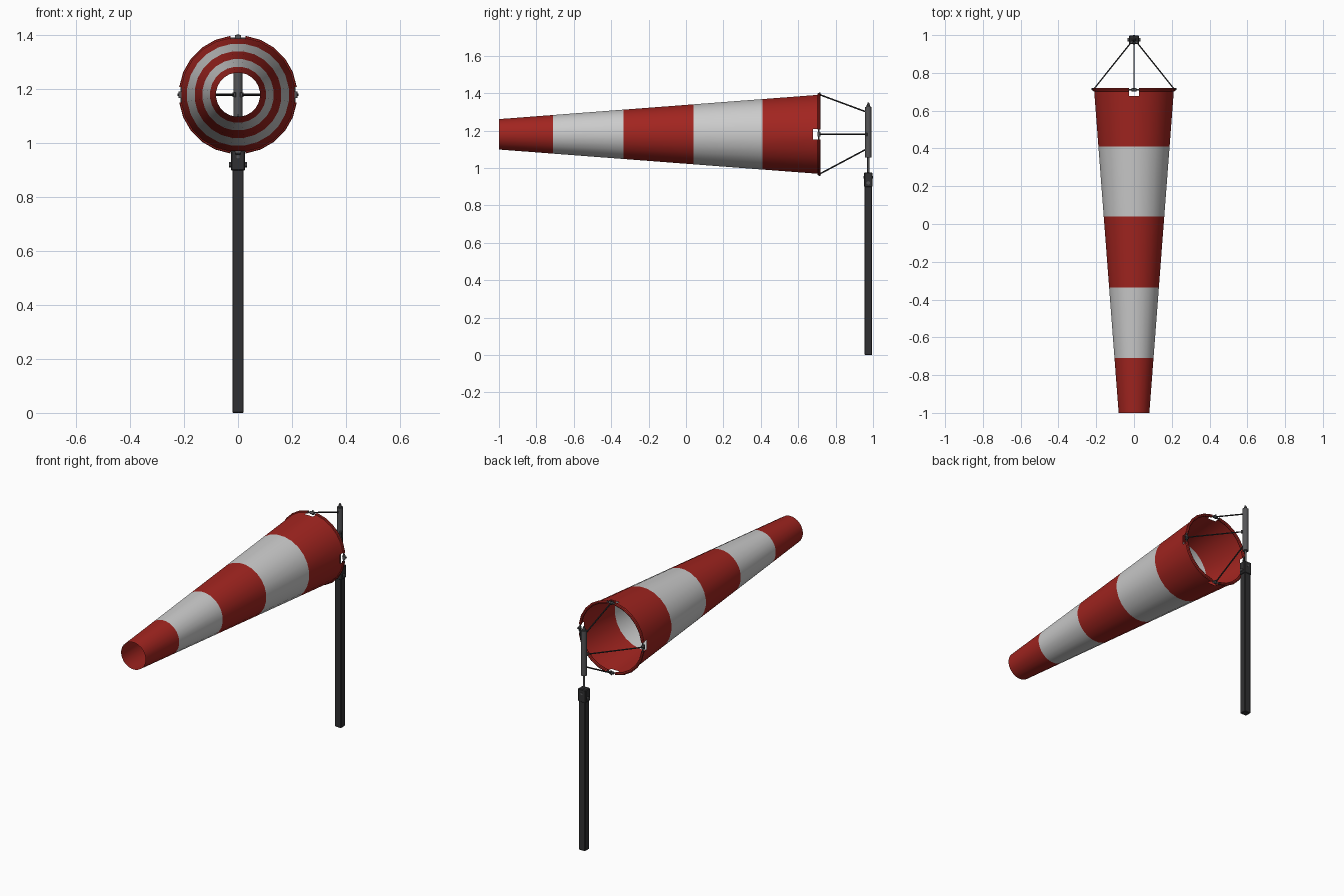
import bpy, bmesh, math
from mathutils import Vector

if "Cube" in bpy.data.objects:
    bpy.data.objects.remove(bpy.data.objects["Cube"])

CZ, PY, N = 1.18, 0.975, 24      # sock axis height, pole position, sides


def mat(name, c):
    m = bpy.data.materials.new(name)
    m.diffuse_color = (*c, 1)
    m.use_nodes = True
    m.node_tree.nodes["Principled BSDF"].inputs["Base Color"].default_value = m.diffuse_color
    return m


RED = mat("red_fabric", (0.36, 0.018, 0.014))
WHITE = mat("white_fabric", (0.6, 0.6, 0.6))
DARK = mat("dark_metal", (0.03, 0.03, 0.032))
STEEL = mat("steel", (0.09, 0.09, 0.095))


def finish(ob, name, m, smooth=True):
    ob.name = name
    ob.data.materials.append(m)
    if smooth:
        bpy.context.view_layer.objects.active = ob
        ob.select_set(True)
        bpy.ops.object.shade_smooth_by_angle(angle=math.radians(40))
        ob.select_set(False)
    return ob


def box(name, size, loc, m, bevel=0.003):
    bpy.ops.mesh.primitive_cube_add(size=1, location=loc)
    ob = bpy.context.object
    ob.scale = size
    bpy.ops.object.transform_apply(location=False, rotation=False, scale=True)
    b = ob.modifiers.new("bevel", "BEVEL")
    b.width, b.segments = bevel, 1
    return finish(ob, name, m, False)


def rod(name, a, b, r, m, sides=8, r2=None):
    a, b = Vector(a), Vector(b)
    d = b - a
    bpy.ops.mesh.primitive_cone_add(vertices=sides, radius1=r, radius2=r if r2 is None else r2,
                                    depth=d.length, location=(a + b) / 2)
    ob = bpy.context.object
    ob.rotation_euler = d.to_track_quat('Z', 'Y').to_euler()
    return finish(ob, name, m)


def lathe(name, prof, mats, notched, closed=False):
    """Revolve (y, radius) about the sock axis; notched rows skip the four quarter faces."""
    bm = bmesh.new()
    rings = []
    for y, r in prof:
        rings.append([bm.verts.new((r * math.cos((k - .5) * math.tau / N), y,
                                    CZ + r * math.sin((k - .5) * math.tau / N))) for k in range(N)])
    for i in range(len(prof) if closed else len(prof) - 1):
        p, q = rings[i], rings[(i + 1) % len(rings)]
        for k in range(N):
            if i in notched and k % (N // 4) == 0:
                continue
            j = (k + 1) % N
            f = bm.faces.new((p[k], p[j], q[j], q[k]))
            f.material_index = mats[i] if mats else 0
    bmesh.ops.recalc_face_normals(bm, faces=bm.faces)
    me = bpy.data.meshes.new(name)
    bm.to_mesh(me)
    bm.free()
    ob = bpy.data.objects.new(name, me)
    bpy.context.collection.objects.link(ob)
    return ob


def radius(y):
    return 0.082 + (y + 1) * (0.213 - 0.082) / 1.71


# striped cone of fabric, with notches at the mouth
ys = [-1, -0.71, -0.335, 0.04, 0.41, 0.678, 0.715]
sock = lathe("wind_sock", [(y, radius(y)) for y in ys], [0, 1, 0, 1, 0, 0], {5})
finish(sock, "wind_sock", RED)
sock.data.materials.append(WHITE)


# rolled hem around the mouth and the wire hoop inside it
def tube(y, r, t, s):
    return [(y + t * math.cos(i * math.tau / s), r + t * math.sin(i * math.tau / s)) for i in range(s)]


finish(lathe("mouth_hem", tube(0.711, 0.211, 0.009, 8), None, set(range(8)), True), "mouth_hem", RED)
finish(lathe("mouth_hoop", tube(0.711, 0.211, 0.004, 6), None, set(), True), "mouth_hoop", STEEL)

# four bridle wires with clips on the hoop and eyes on the swivel
for i, (dx, dz, zs) in enumerate([(1, 0, 0), (0, 1, 0.12), (-1, 0, 0), (0, -1, -0.08)]):
    R = 0.212
    end = Vector((dx * R, 0.715, CZ + dz * R))
    eye = Vector((dx * 0.014, PY - 0.012, CZ + zs))
    out = Vector((dx, 0, dz))
    side = Vector((dz, 0, dx))
    rod(f"bridle_wire_{i}", end, eye, 0.004, DARK, 6)
    rod(f"hoop_clip_{i}", end - side * 0.012 - Vector((0, .004, 0)),
        end + side * 0.012 - Vector((0, .004, 0)), 0.009, STEEL, 10)
    rod(f"clip_pin_{i}", end - out * 0.012, end + out * 0.012, 0.005, DARK)
    rod(f"wire_eye_{i}", eye - Vector((0, 0, .008)), eye + Vector((0, 0, .008)), 0.007, STEEL)

# square post and its collar
box("post", (0.042, 0.04, 0.95), (0, PY, 0.475), DARK)
box("post_collar", (0.052, 0.046, 0.078), (0, PY, 0.937), DARK, 0.004)
rod("collar_bolt", (-0.034, PY, 0.92), (0.034, PY, 0.92), 0.010, STEEL, 6)
rod("collar_bolt_cross", (0, PY - 0.025, 0.95), (0, PY + 0.025, 0.95), 0.007, STEEL, 6)

# swivel spindle, sleeve and pointed cap
rod("spindle", (0, PY, 0.96), (0, PY, 1.10), 0.006, STEEL, 12)
rod("swivel_sleeve", (0, PY, 1.055), (0, PY, 1.326), 0.017, STEEL, 16)
rod("sleeve_cap", (0, PY, 1.326), (0, PY, 1.349), 0.012, DARK, 12, 0.004)
